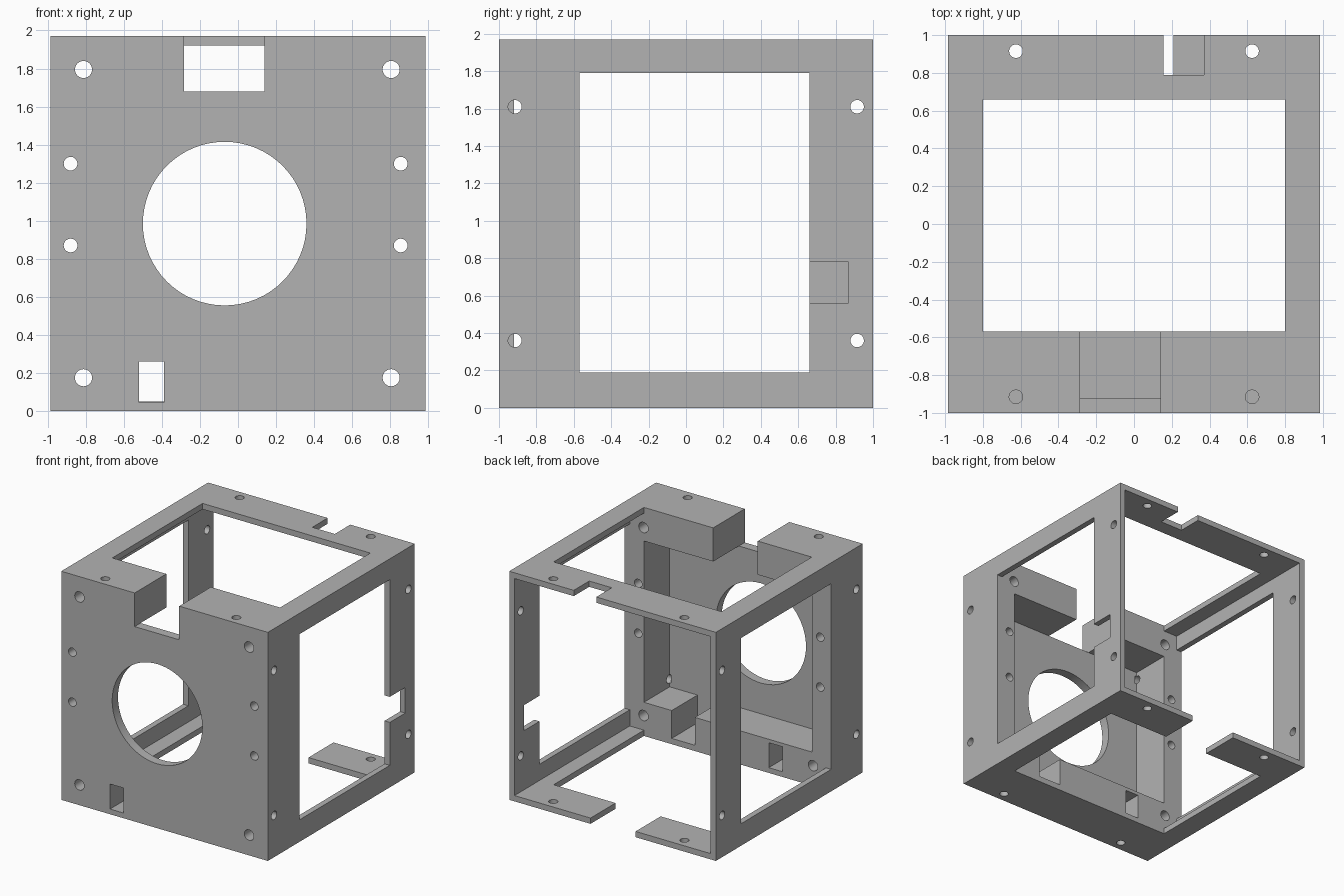
import bpy
from math import pi

cube = bpy.data.objects.get("Cube")
if cube:
    bpy.data.objects.remove(cube, do_unlink=True)

grey = bpy.data.materials.new("plain grey")
grey.use_nodes = True
colour = (0.45, 0.45, 0.45, 1)
grey.diffuse_color = colour
grey.node_tree.nodes["Principled BSDF"].inputs["Base Color"].default_value = colour

W, D, H = 0.985, 1.0, 1.97       # half width, half depth, height
WALL, OUT = 0.05, 1.2            # wall thickness, overshoot for cutters
BLOCK_Y, PLATE_Y = -0.57, -0.92  # back of the front frame, back of the front plate
cutters = []


def box(name, x, y, z):
    bpy.ops.mesh.primitive_cube_add(size=1, location=[(a + b) / 2 for a, b in (x, y, z)])
    ob = bpy.context.object
    ob.name = name
    ob.scale = [b - a for a, b in (x, y, z)]
    bpy.ops.object.transform_apply(location=False, rotation=False, scale=True)
    return ob


def cut(x, y, z):
    cutters.append(box("box_cutter", x, y, z))


def drill(axis, centre, radius, length, sides=32):
    rotation = {"x": (0, pi / 2, 0), "y": (pi / 2, 0, 0), "z": (0, 0, 0)}[axis]
    bpy.ops.mesh.primitive_cylinder_add(vertices=sides, radius=radius, depth=length,
                                        location=centre, rotation=rotation)
    cutters.append(bpy.context.object)


housing = box("housing_frame", (-W, W), (-D, D), (0, H))

# Open-backed cavity, and the recess inside the thick front frame
cut((-W + WALL, W - WALL), (BLOCK_Y, OUT), (WALL, H - WALL))
cut((-0.8, 0.8), (PLATE_Y, 0), (0.29, 1.68))

# Windows through both sides, and through top and bottom
cut((-OUT, OUT), (BLOCK_Y, 0.66), (0.19, 1.79))
cut((-0.8, 0.8), (BLOCK_Y, 0.66), (-OUT, H + OUT))

# Front notch, cable slot and the pocket in the lower frame block
cut((-0.285, 0.14), (-OUT, -0.4), (1.68, H + OUT))
cut((-0.52, -0.39), (-OUT, -0.4), (0.045, 0.26))
cut((0.315, 0.535), (PLATE_Y, -0.4), (WALL, 0.5))

# Rear notches in the top, bottom and left walls
cut((0.155, 0.37), (0.79, OUT), (1.8, H + OUT))
cut((-0.22, 0.21), (0.5, OUT), (-OUT, 0.15))
cut((0.8, OUT), (0.5, 0.87), (0.56, 0.78))

# Large round opening and front screw holes
drill("y", (-0.07, -D, 0.985), 0.43, 0.5, 64)
for x in (-0.812, 0.805):
    for z in (0.175, 1.795):
        drill("y", (x, -0.8, z), 0.045, 0.8)
for x in (-0.88, 0.855):
    for z in (0.87, 1.3):
        drill("y", (x, -0.8, z), 0.036, 0.8)

# Screw holes around the front and rear edges of the four walls
for y in (-0.915, 0.915):
    for side in (-1, 1):
        for z in (0.36, 1.61):
            drill("x", (side * W, y, z), 0.036, 0.4)
        for z in (0, H):
            drill("z", (side * 0.625, y, z), 0.036, 0.4)

for cutter in cutters:
    cutter.hide_render = True
    mod = housing.modifiers.new("cut", "BOOLEAN")
    mod.operation = "DIFFERENCE"
    mod.solver = "EXACT"
    mod.object = cutter

# Keep the finished mesh and drop the helpers
graph = bpy.context.evaluated_depsgraph_get()
mesh = bpy.data.meshes.new_from_object(housing.evaluated_get(graph))
housing.modifiers.clear()
housing.data = mesh
for cutter in cutters:
    bpy.data.objects.remove(cutter, do_unlink=True)

mesh.materials.clear()
mesh.materials.append(grey)
for face in mesh.polygons:
    face.material_index = 0
bpy.context.view_layer.objects.active = housing
housing.select_set(True)
bpy.ops.object.shade_smooth_by_angle()
